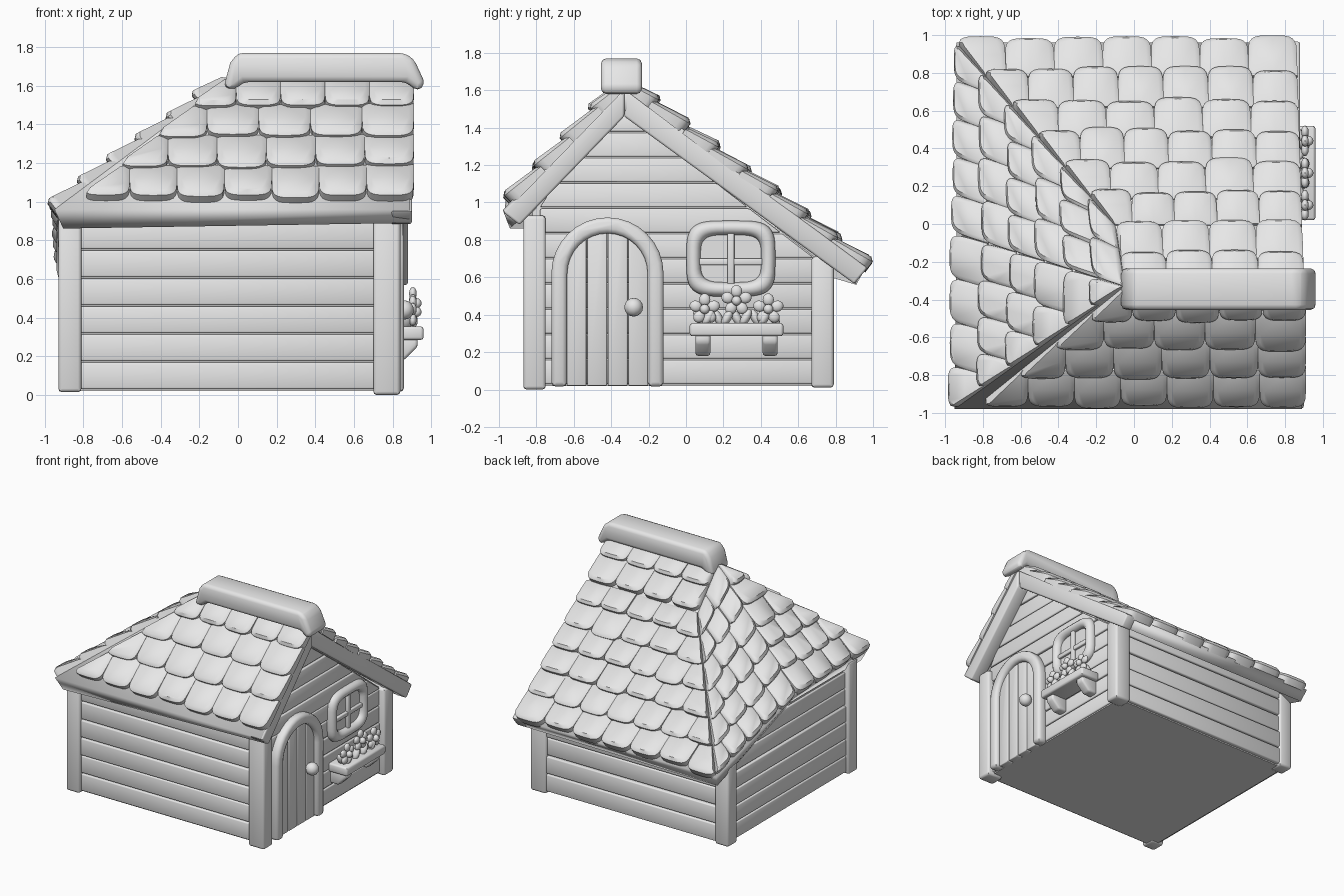
import bpy, bmesh, math, random
from mathutils import Vector, Matrix

random.seed(4)
if "Cube" in bpy.data.objects:
    bpy.data.objects.remove(bpy.data.objects["Cube"])

GREY = (0.8, 0.8, 0.8, 1)
clay = bpy.data.materials.new("plain_grey")
clay.use_nodes = True
clay.diffuse_color = GREY
clay.node_tree.nodes["Principled BSDF"].inputs["Base Color"].default_value = GREY


def finish(bm, name, bevel=0.0, fix=True):
    if fix:
        bmesh.ops.recalc_face_normals(bm, faces=bm.faces)
    if bevel:
        edges = [e for e in bm.edges if e.calc_face_angle(0) > 0.5]
        bmesh.ops.bevel(bm, geom=edges, offset=bevel, segments=2, profile=0.5,
                        affect='EDGES', clamp_overlap=True)
    mesh = bpy.data.meshes.new(name)
    bm.to_mesh(mesh)
    bm.free()
    mesh.materials.append(clay)
    obj = bpy.data.objects.new(name, mesh)
    bpy.context.collection.objects.link(obj)
    for o in bpy.context.selected_objects:
        o.select_set(False)
    obj.select_set(True)
    bpy.context.view_layer.objects.active = obj
    bpy.ops.object.shade_smooth_by_angle(angle=0.8)
    return obj


def prism(bm, pts, axis, a0, a1):
    """Extrude a profile: (y, z) points along x, or (x, z) points along y."""
    def place(p, a):
        return (a, p[0], p[1]) if axis == 'x' else (p[0], a, p[1])
    lo = [bm.verts.new(place(p, a0)) for p in pts]
    hi = [bm.verts.new(place(p, a1)) for p in pts]
    bm.faces.new(lo)
    bm.faces.new(hi[::-1])
    for i in range(len(pts)):
        j = (i + 1) % len(pts)
        bm.faces.new((lo[i], lo[j], hi[j], hi[i]))


def rect(u0, u1, z0, z1):
    return [(u0, z0), (u1, z0), (u1, z1), (u0, z1)]


def solo(name, pts, axis, a0, a1, bevel=0.0):
    bm = bmesh.new()
    prism(bm, pts, axis, a0, a1)
    return finish(bm, name, bevel)


def ball(bm, loc, size, tilt=0.0):
    m = (Matrix.Translation(loc) @ Matrix.Rotation(tilt, 4, 'X')
         @ Matrix.Diagonal((*size, 1)))
    bmesh.ops.create_uvsphere(bm, u_segments=12, v_segments=8, radius=1, matrix=m)


def clamp(v, lo, hi):
    return max(lo, min(hi, v))


def power(v):
    return math.copysign(math.sqrt(abs(v)), v)


# Solid house body, taller at the door gable
bm = bmesh.new()
right_end = [(-.82, .02), (.75, .02), (.75, .66), (-.33, 1.5), (-.82, .95)]
left_end = [(-.82, .02), (.75, .02), (.75, .6), (-.05, .84), (-.82, .88)]
r = [bm.verts.new((.78, *p)) for p in right_end]
l = [bm.verts.new((-.88, *p)) for p in left_end]
bm.faces.new(r)
bm.faces.new(l[::-1])
for i in range(5):
    j = (i + 1) % 5
    bm.faces.new((r[i], l[i], l[j], r[j]))
finish(bm, "house_body")


# Wall planks
def gable_planks(name, x0, x1, mid, peak, front_slope, back_slope):
    bm = bmesh.new()
    z, h = .03, .135
    while z < peak - .04:
        top = min(z + h - .008, peak - .01)
        def ends(v):
            return (clamp(mid - (peak - v) / front_slope, -.78, mid),
                    clamp(mid + (peak - v) / back_slope, mid, .7))
        a, b = ends(z), ends(top)
        prism(bm, [(a[0], z), (a[1], z), (b[1], top), (b[0], top)], 'x',
              x0, x1 + random.uniform(-.006, .006))
        z += h
    finish(bm, name, .008)


gable_planks("door_wall_planks", .76, .797, -.33, 1.48, 1.03, .767)
gable_planks("left_wall_planks", -.87, -.9, -.05, .88, .05, .28)
for name, y0, y1, top in (("front_planks", -.8, -.845, .92), ("back_planks", .73, .775, .68)):
    bm = bmesh.new()
    z = .03
    while z < top - .03:
        prism(bm, rect(-.83, .73, z, min(z + .137, top)), 'y',
              y0, y1 + random.uniform(-.006, .006))
        z += .145
    finish(bm, name, .009)

# Corner posts
for name, x0, x1, y0, y1, z0, z1 in (
        ("front_right_post", .70, .84, -.87, -.75, 0, .93),
        ("front_left_post", -.93, -.81, -.87, -.75, .015, .92),
        ("back_right_post", .70, .84, .67, .79, .01, .71),
        ("back_left_post", -.93, -.81, .67, .79, .015, .66)):
    solo(name, rect(x0, x1, z0, z1), 'y', y0, y1, .018)

# Roof deck: a front slope, a back slope and a bent hip on the left
T0, T1 = Vector((-.05, -.33, 1.63)), Vector((.88, -.33, 1.63))
A, B = Vector((.89, -.98, .96)), Vector((-.95, -.98, .96))
Q, R = Vector((-.94, -.05, .935)), Vector((-.94, .96, .65))
C, H = Vector((.86, .96, .65)), Vector((-.1, -.008, 1.385))
bm = bmesh.new()
v = {k: bm.verts.new(p) for k, p in zip("abcqrsth", (A, B, C, Q, R, T0, T1, H))}
for key in ("sbat", "sqb", "shq", "hrq", "htcr", "sth"):
    f = bm.faces.new([v[k] for k in key])
    f.normal_update()
    if f.normal.z < 0:
        f.normal_flip()
deck = finish(bm, "roof_deck", fix=False)
solid = deck.modifiers.new("Thickness", 'SOLIDIFY')
solid.thickness, solid.offset, solid.use_even_offset = .1, -1, True

# Rounded shingles laid in rows, squared to the right edge and cut by the left one
OUTLINE = [(0, 0), (.5, 0), (1, 0)] + [
    (.5 + .5 * power(math.cos(a)), .5 + .5 * power(math.sin(a)))
    for a in (math.pi * k / 12 for k in range(13))]


def shingles(name, tl, tr, bl, br, rows, width=.25):
    bm = bmesh.new()
    n = ((br - bl).cross(tl + tr - bl - br)).normalized()
    if n.z < 0:
        n = -n

    def run(t):
        return (tl.lerp(bl, t) - tr.lerp(br, t)).length

    def spot(d, t, h):
        s = min(1, d / max(run(t), .001))
        return tr.lerp(br, t).lerp(tl.lerp(bl, t), s) + n * h
    for row in range(rows):
        t0, t1 = max((row - .15) / rows, 0), (row + 1) / rows
        count = max(1, round(run(t1) / width))
        step = run(t1) / count
        for k in range(count):
            drop = random.uniform(-.012, .012)
            lift = random.uniform(-.006, .006)
            rings = []
            for shrink, base, slope in ((1, -.02, 0), (1, .012, .032), (.8, .024, .042)):
                ring = []
                for u, w in OUTLINE:
                    u, w = .5 + (u - .5) * shrink, .5 + (w - .5) * shrink
                    h = base + slope * w + (lift if slope else 0)
                    ring.append(bm.verts.new(
                        spot((k + u) * step, t0 + (t1 + drop - t0) * w, h)))
                rings.append(ring)
            for lo, hi in zip(rings, rings[1:]):
                for i in range(len(lo)):
                    j = (i + 1) % len(lo)
                    bm.faces.new((lo[i], lo[j], hi[j], hi[i]))
            bm.faces.new(rings[-1])
            bm.faces.new(rings[0][::-1])
    bmesh.ops.remove_doubles(bm, verts=bm.verts, dist=.0005)
    finish(bm, name)


edge = Vector((.03, 0, 0))
fall = T1.lerp(C, .25)
shingles("front_shingles", T0, T1 + edge, T0.lerp(B, .94) + edge * 3,
         T1.lerp(A, .94) + edge * .7, 4)
shingles("upper_back_shingles", T0, T1 + edge * .7, H, fall + edge * .5, 2)
shingles("lower_back_shingles", H, fall + edge * .5, R, C, 6)
shingles("hip_front_shingles", T0, T0, B, Q, 6, .22)
shingles("hip_back_shingles", H, T0, R, Q, 6, .22)

# Sloping boards at the door gable
solo("front_gable_board", [(-.33, 1.61), (-.98, .95), (-.89, .88), (-.33, 1.46)],
     'x', .79, .9, .012)
solo("back_gable_board", [(-.33, 1.61), (.97, .65), (.9, .565), (-.33, 1.46)],
     'x', .79, .88, .012)

# Ridge beam with drooping ends
solo("ridge_cap", [(-.075, 1.59), (-.04, 1.72), (0, 1.77), (.86, 1.77), (.91, 1.74),
                   (.97, 1.61), (.93, 1.57), (.87, 1.62), (.03, 1.62), (-.02, 1.58)],
     'y', -.455, -.235, .035)

# Arched door with its frame
DY, DZ = -.42, .62


def arch(radius):
    return [(DY + radius * math.cos(a), DZ + radius * math.sin(a))
            for a in (math.pi * k / 16 for k in range(17))]


solo("door_frame", [(DY + .3, .015)] + arch(.3) + [(DY - .3, .015), (DY - .215, .015)]
     + arch(.215)[::-1] + [(DY + .215, .015)], 'x', .77, .86, .025)
bm = bmesh.new()
for k in range(4):
    y0, y1 = DY - .22 + k * .11 + .003, DY - .22 + (k + 1) * .11 - .003
    top = []
    for i in range(7):
        y = y1 + (y0 - y1) * i / 6
        top.append((y, DZ + math.sqrt(max(0, .225 ** 2 - (y - DY) ** 2))))
    prism(bm, [(y0, .02), (y1, .02)] + top, 'x', .77, .825)
finish(bm, "door_planks", .006)
bm = bmesh.new()
ball(bm, (.86, -.28, .44), (.05, .05, .05))
finish(bm, "door_knob")

# Round-cornered window
WY, WZ = .24, .7
bm = bmesh.new()
grid = []
for i in range(40):
    a = math.tau * i / 40
    ring = []
    for j in range(10):
        b = math.tau * j / 10
        out = .038 * math.cos(b)
        ring.append(bm.verts.new((.805 + .045 * math.sin(b),
                                  WY + (.2 + out) * power(math.cos(a)),
                                  WZ + (.165 + out) * power(math.sin(a)))))
    grid.append(ring)
for i in range(40):
    for j in range(10):
        p, q, m = grid[i], grid[(i + 1) % 40], (j + 1) % 10
        bm.faces.new((p[j], q[j], q[m], p[m]))
finish(bm, "window_frame")
solo("window_pane", rect(WY - .19, WY + .19, WZ - .155, WZ + .155), 'x', .797, .805)
bm = bmesh.new()
prism(bm, rect(WY - .018, WY + .018, WZ - .16, WZ + .16), 'x', .79, .83)
prism(bm, rect(WY - .2, WY + .2, WZ - .035, WZ), 'x', .79, .826)
finish(bm, "window_bars", .006)

# Flower box on two brackets
solo("flower_box", rect(.02, .52, .285, .355), 'x', .79, .96, .014)
bm = bmesh.new()
for y in (.09, .45):
    prism(bm, [(.78, .18), (.86, .18), (.93, .25), (.93, .3), (.78, .3)], 'y', y - .04, y + .04)
finish(bm, "box_brackets", .015)

# Flowers and leaves
bm = bmesh.new()
for y, z in ((.1, .43), (.27, .475), (.44, .43)):
    ball(bm, (.925, y, z), (.025, .026, .026))
    for k in range(5):
        a = math.tau * k / 5 + math.pi / 2
        ball(bm, (.905, y + .05 * math.cos(a), z + .05 * math.sin(a)), (.02, .034, .03), a)
finish(bm, "flowers")
bm = bmesh.new()
for k in range(9):
    y = .07 + k * .05
    ball(bm, (.87 + .03 * (k % 2), y, .385), (.03, .024, .05), (.5, -.5)[k % 2])
finish(bm, "leaves")
